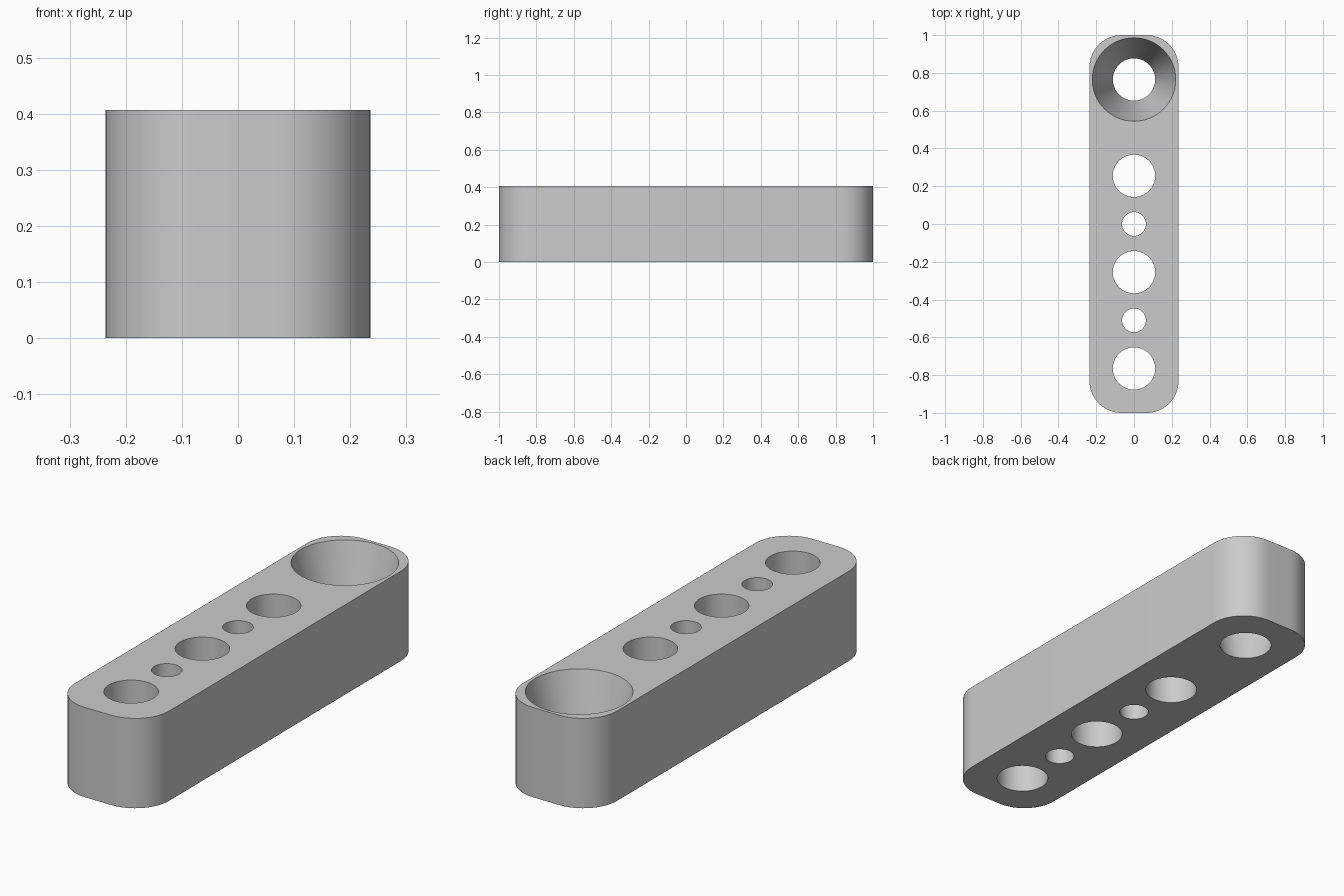
import bpy
import bmesh
from math import cos, sin, pi, radians

cube = bpy.data.objects.get("Cube")
if cube:
    bpy.data.objects.remove(cube, do_unlink=True)

HALF_W, HALF_L, HEIGHT, CORNER = 0.236, 1.0, 0.407, 0.17
PITCH, BIG, SMALL, FLARE = 0.255, 0.112, 0.063, 0.221

grey = bpy.data.materials.new("plain grey")
grey.use_nodes = True
colour = (0.6, 0.6, 0.6, 1)
grey.diffuse_color = colour
grey.node_tree.nodes["Principled BSDF"].inputs["Base Color"].default_value = colour


def make_object(name, bm):
    mesh = bpy.data.meshes.new(name)
    bmesh.ops.recalc_face_normals(bm, faces=bm.faces)
    bm.to_mesh(mesh)
    bm.free()
    mesh.materials.append(grey)
    obj = bpy.data.objects.new(name, mesh)
    bpy.context.collection.objects.link(obj)
    return obj


def rounded_bar(name, steps=16):
    """Rounded rectangle extruded upward."""
    bm = bmesh.new()
    ring = []
    for i, (sx, sy) in enumerate([(1, 1), (-1, 1), (-1, -1), (1, -1)]):
        for k in range(steps + 1):
            a = (i + k / steps) * pi / 2
            ring.append(bm.verts.new((sx * (HALF_W - CORNER) + CORNER * cos(a),
                                      sy * (HALF_L - CORNER) + CORNER * sin(a), 0)))
    base = bm.faces.new(ring)
    top = bmesh.ops.extrude_face_region(bm, geom=[base])["geom"]
    bmesh.ops.translate(bm, vec=(0, 0, HEIGHT),
                        verts=[g for g in top if isinstance(g, bmesh.types.BMVert)])
    return make_object(name, bm)


def add_drill(bm, y, r_bottom, r_top):
    """Cutter whose radii are exact at the bar's lower and upper faces."""
    margin = 0.02
    spread = (r_top - r_bottom) * margin / HEIGHT
    made = bmesh.ops.create_cone(bm, cap_ends=True, segments=64,
                                 radius1=r_bottom - spread, radius2=r_top + spread,
                                 depth=HEIGHT + 2 * margin)
    bmesh.ops.translate(bm, verts=made["verts"], vec=(0, y, HEIGHT / 2))


# Bar and its row of through holes
bar = rounded_bar("drilled_bar")
bm = bmesh.new()
for step in (-3, -1, 1):
    add_drill(bm, step * PITCH, BIG, BIG)
for step in (-2, 0):
    add_drill(bm, step * PITCH, SMALL, SMALL)
# Flared funnel hole at the back
add_drill(bm, 3 * PITCH, BIG, FLARE)
drills = make_object("hole_cutters", bm)
drills.hide_render = True

cut = bar.modifiers.new("holes", "BOOLEAN")
cut.operation = "DIFFERENCE"
cut.solver = "EXACT"
cut.object = drills

# Bake the cut, then smooth the round walls
bpy.ops.object.select_all(action="DESELECT")
bar.select_set(True)
bpy.context.view_layer.objects.active = bar
bpy.ops.object.modifier_apply(modifier=cut.name)
bpy.data.objects.remove(drills, do_unlink=True)
bpy.ops.object.shade_smooth_by_angle(angle=radians(30))
